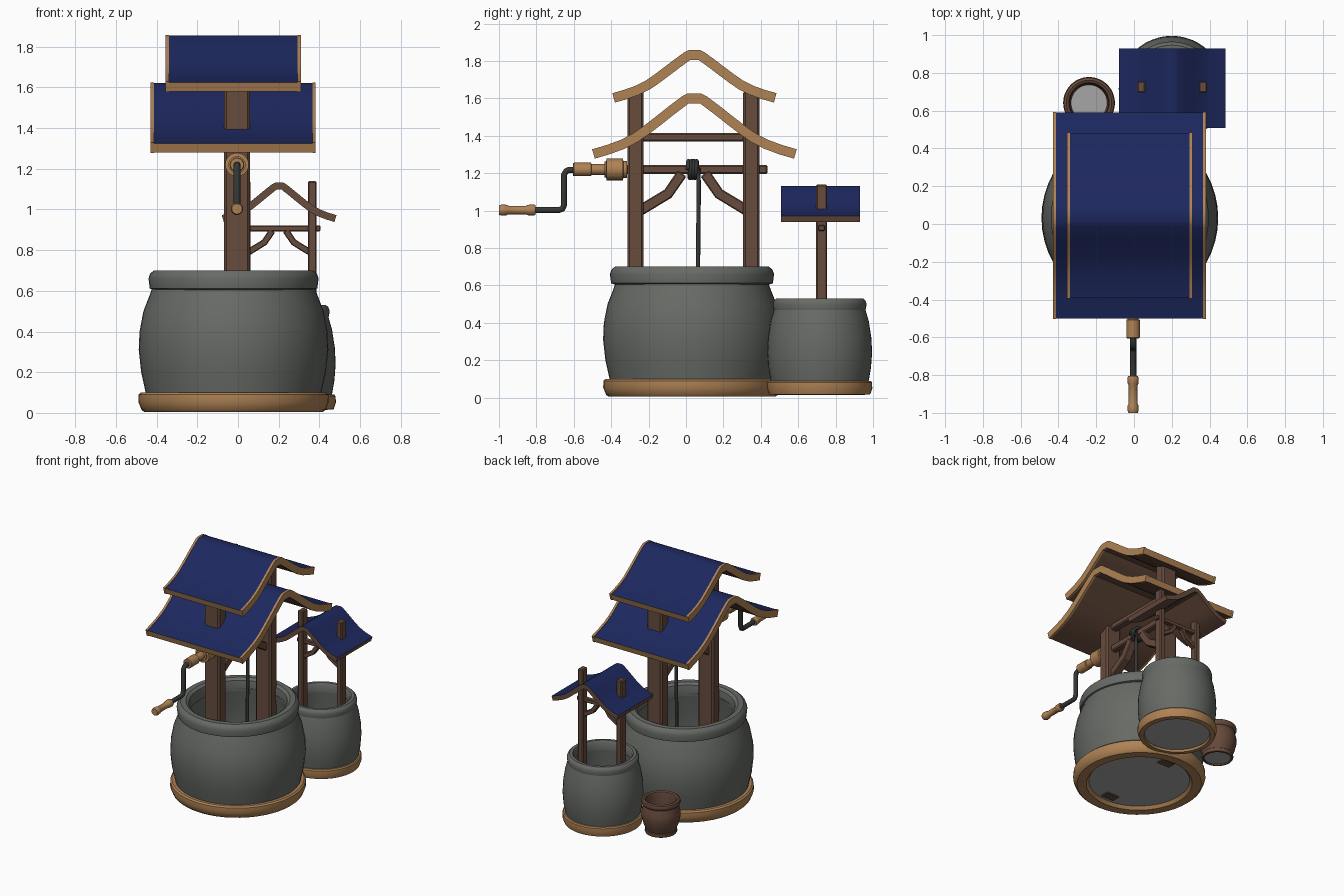
import bpy, bmesh, math
from mathutils import Vector, Matrix

if "Cube" in bpy.data.objects:
    bpy.data.objects.remove(bpy.data.objects["Cube"])


def mat(name, rgb):
    m = bpy.data.materials.new(name)
    m.diffuse_color = (*rgb, 1)
    m.use_nodes = True
    m.node_tree.nodes["Principled BSDF"].inputs["Base Color"].default_value = m.diffuse_color
    return m


STONE = mat("stone_grey", (0.135, 0.145, 0.13))
BLUE = mat("roof_blue", (0.012, 0.021, 0.112))
BROWN = mat("dark_wood", (0.135, 0.07, 0.046))
TAN = mat("light_wood", (0.43, 0.225, 0.09))
METAL = mat("dark_metal", (0.033, 0.038, 0.035))
FLOOR = mat("floor_grey", (0.38, 0.38, 0.38))


def finish(bm, name, mats, angle=35, bevel=0):
    bmesh.ops.remove_doubles(bm, verts=bm.verts, dist=1e-5)
    bmesh.ops.recalc_face_normals(bm, faces=bm.faces)
    me = bpy.data.meshes.new(name)
    bm.to_mesh(me)
    bm.free()
    for m in mats:
        me.materials.append(m)
    ob = bpy.data.objects.new(name, me)
    bpy.context.collection.objects.link(ob)
    if bevel:
        b = ob.modifiers.new("bevel", 'BEVEL')
        b.width, b.segments = bevel, 1
    else:
        bpy.ops.object.select_all(action='DESELECT')
        ob.select_set(True)
        bpy.context.view_layer.objects.active = ob
        bpy.ops.object.shade_smooth_by_angle(angle=math.radians(angle))
    return ob


def lathe(name, profile, loc, m, closed=False, segs=48, sy=1.0, along_y=False):
    """Spin (radius, height) points; along_y lays the axis toward the front."""
    bm = bmesh.new()
    rings = []
    for r, z in profile:
        rings.append([bm.verts.new((r * math.cos(2 * math.pi * i / segs),
                                    r * sy * math.sin(2 * math.pi * i / segs), z))
                      for i in range(segs)])
    pairs = list(zip(rings, rings[1:] + rings[:1])) if closed else list(zip(rings, rings[1:]))
    for a, b in pairs:
        for i in range(segs):
            j = (i + 1) % segs
            bm.faces.new((a[i], a[j], b[j], b[i]))
    if along_y:
        bm.transform(Matrix.Rotation(math.pi / 2, 4, 'X'))
    bm.transform(Matrix.Translation(loc))
    return finish(bm, name, [m])


def box(name, lo, hi, m, bevel=0.008):
    lo, hi = Vector(lo), Vector(hi)
    bm = bmesh.new()
    bmesh.ops.create_cube(bm, size=1)
    bmesh.ops.scale(bm, vec=hi - lo, verts=bm.verts)
    bmesh.ops.translate(bm, vec=(lo + hi) / 2, verts=bm.verts)
    return finish(bm, name, [m], bevel=bevel)


def strip(name, top, thick, w0, w1, along_x, mats, bevel=0):
    """Extrude a thickened polyline (u, z); mats = top, underside, edges."""
    pts = [Vector(p) for p in top]
    low = []
    for i, p in enumerate(pts):
        t = (pts[min(i + 1, len(pts) - 1)] - pts[max(i - 1, 0)]).normalized()
        low.append(p + Vector((t.y, -t.x)) * thick)
    place = (lambda u, z, w: (w, u, z)) if along_x else (lambda u, z, w: (u, w, z))
    bm = bmesh.new()
    T, B = [[[bm.verts.new(place(p.x, p.y, w)) for p in line] for w in (w0, w1)]
            for line in (pts, low)]
    for i in range(len(pts) - 1):
        bm.faces.new((T[0][i], T[0][i + 1], T[1][i + 1], T[1][i])).material_index = 0
        bm.faces.new((B[0][i], B[0][i + 1], B[1][i + 1], B[1][i])).material_index = 1
        for s in (0, 1):
            bm.faces.new((T[s][i], T[s][i + 1], B[s][i + 1], B[s][i])).material_index = 2
    for i in (0, -1):
        bm.faces.new((T[0][i], T[1][i], B[1][i], B[0][i])).material_index = 2
    return finish(bm, name, mats, bevel=bevel)


def tube(name, pts, r, m):
    cu = bpy.data.curves.new(name, 'CURVE')
    cu.dimensions = '3D'
    cu.bevel_depth, cu.bevel_resolution, cu.use_fill_caps = r, 3, True
    sp = cu.splines.new('POLY')
    sp.points.add(len(pts) - 1)
    for q, p in zip(sp.points, pts):
        q.co = (*p, 1)
    cu.materials.append(m)
    ob = bpy.data.objects.new(name, cu)
    bpy.context.collection.objects.link(ob)
    return ob


def roof_line(c, half, top, drop):
    unit = [(0.07, 1), (0.12, 0.955), (0.25, 0.775), (0.38, 0.585), (0.5, 0.415),
            (0.6, 0.285), (0.72, 0.17), (0.86, 0.075), (1, 0)]
    right = [(c + u * half, top - drop * (1 - h)) for u, h in unit]
    return [(2 * c - u, z) for u, z in reversed(right)] + right


# ---- large well ----
C = (-0.022, 0.032, 0)
lathe("large_well_wall", [(0.42, 0.03), (0.432, 0.1), (0.454, 0.2), (0.466, 0.31), (0.462, 0.4),
      (0.443, 0.5), (0.412, 0.58), (0.395, 0.63), (0.335, 0.63), (0.365, 0.45), (0.375, 0.3),
      (0.36, 0.03)], C, STONE, True, sy=1.02)
lathe("large_well_rim", [(0.395, 0.605), (0.412, 0.612), (0.418, 0.66), (0.41, 0.685), (0.392, 0.7),
      (0.355, 0.7), (0.335, 0.685), (0.328, 0.65), (0.33, 0.605)], C, STONE, True, sy=1.05)
lathe("large_well_base_ring", [(0.375, 0.005), (0.44, 0.005), (0.452, 0.015), (0.468, 0.055),
      (0.466, 0.09), (0.455, 0.1), (0.41, 0.1), (0.355, 0.03)], C, TAN, True, sy=1.015)
lathe("large_well_floor", [(0, 0.028), (0.365, 0.028), (0.365, 0.036), (0, 0.036)], C, FLOOR, sy=1.02)

# posts, beam and spindle
PX, PY = -0.005, 0.04
for nm, s in (("front", -1), ("back", 1)):
    y = PY + s * 0.31
    box(f"large_post_{nm}", (PX - 0.064, y - 0.044, 0.022), (PX + 0.064, y + 0.044, 1.64), BROWN, 0.012)
    brace = [(PY + s * 0.3, 1.025), (PY + s * 0.155, 1.112), (PY + s * 0.085, 1.215)]
    strip(f"large_brace_{nm}", brace if s < 0 else brace[::-1], 0.057, PX - 0.03, PX + 0.03,
          True, [BROWN] * 3, bevel=0.006)
box("large_cross_beam", (PX - 0.03, -0.25, 1.37), (PX + 0.03, 0.33, 1.415), BROWN)
box("spindle", (PX - 0.025, -0.34, 1.195), (PX + 0.025, 0.437, 1.245), BROWN)

# rope
coil = []
for i in range(73):
    a = 2 * math.pi * i / 18
    coil.append((PX + 0.045 * math.cos(a), 0.01 + 0.057 * i / 72, 1.22 + 0.045 * math.sin(a)))
tube("rope", coil + [(PX + 0.043, 0.068, 1.1), (PX + 0.04, 0.064, 0.7), (PX + 0.04, 0.064, 0.2)],
     0.012, METAL)

# crank
A = (PX, 0, 1.22)
lathe("crank_hub", [(0, 0.315), (0.045, 0.315), (0.045, 0.335), (0.058, 0.338), (0.058, 0.425),
      (0.042, 0.427), (0.042, 0.435), (0.029, 0.437), (0.029, 0.505), (0.036, 0.508),
      (0.036, 0.6), (0.032, 0.605), (0, 0.605)], A, TAN, segs=24, along_y=True)
tube("crank_arm", [(PX, y, z) for y, z in ((-0.59, 1.218), (-0.625, 1.218), (-0.642, 1.21),
     (-0.652, 1.19), (-0.652, 1.03), (-0.66, 1.01), (-0.68, 1.003), (-0.83, 1.003))], 0.017, METAL)
lathe("crank_handle", [(0, 0.805), (0.026, 0.805), (0.03, 0.815), (0.028, 0.845), (0.023, 0.855),
      (0.023, 0.95), (0.028, 0.96), (0.03, 0.985), (0.025, 1.0), (0, 1.0)],
      (PX, 0, 1.003), TAN, segs=24, along_y=True)

# two-tier roof with end trims
for nm, half, top, drop, x0, x1 in (("lower", 0.545, 1.622, 0.297, -0.43, 0.382),
                                    ("upper", 0.437, 1.855, 0.23, -0.356, 0.31)):
    line = roof_line(0.045, half, top, drop)
    strip(f"{nm}_roof", line, 0.046, x0 + 0.01, x1 - 0.01, True, [BLUE, BROWN, TAN])
    raised = roof_line(0.045, half + 0.002, top + 0.003, drop)
    for side, a, b in (("left", x0, x0 + 0.017), ("right", x1 - 0.017, x1)):
        strip(f"{nm}_roof_trim_{side}", raised, 0.052, a, b, True, [TAN] * 3)

# ---- small well ----
S = (0.2, 0.715, 0)
lathe("small_well_wall", [(0.25, 0.03), (0.262, 0.09), (0.274, 0.16), (0.28, 0.24), (0.276, 0.32),
      (0.262, 0.41), (0.242, 0.48), (0.205, 0.48), (0.225, 0.3), (0.23, 0.03)], S, STONE, True)
lathe("small_well_rim", [(0.235, 0.46), (0.245, 0.468), (0.251, 0.5), (0.244, 0.52), (0.232, 0.53),
      (0.21, 0.53), (0.2, 0.515), (0.2, 0.46)], S, STONE, True)
lathe("small_well_base_ring", [(0.235, 0.015), (0.27, 0.018), (0.281, 0.05), (0.28, 0.082),
      (0.273, 0.09), (0.25, 0.09), (0.228, 0.04)], S, TAN, True)
lathe("small_well_floor", [(0, 0.032), (0.235, 0.032), (0.235, 0.04), (0, 0.04)], S, FLOOR)
SY = 0.725
for nm, s in (("left", -1), ("right", 1)):
    x = 0.202 + s * 0.163
    box(f"small_post_{nm}", (x - 0.022, SY - 0.03, 0.035), (x + 0.022, SY + 0.03, 1.14), BROWN, 0.007)
    brace = [(0.202 + s * 0.16, 0.803), (0.202 + s * 0.083, 0.85), (0.202 + s * 0.046, 0.905)]
    strip(f"small_brace_{nm}", brace if s < 0 else brace[::-1], 0.032, SY - 0.018, SY + 0.018,
          False, [BROWN] * 3, bevel=0.004)
box("small_cross_beam", (0.0, SY - 0.018, 0.892), (0.405, SY + 0.018, 0.922), BROWN, 0.005)
strip("small_roof", roof_line(0.202, 0.282, 1.132, 0.16), 0.035, 0.507, 0.93, False, [BLUE, BROWN, BROWN])

# ---- little pot ----
P = (-0.238, 0.641, 0)
lathe("pot_wall", [(0.095, 0.02), (0.108, 0.022), (0.113, 0.032), (0.111, 0.048), (0.107, 0.052),
      (0.122, 0.09), (0.134, 0.14), (0.134, 0.18), (0.122, 0.232), (0.132, 0.24), (0.137, 0.256),
      (0.132, 0.272), (0.12, 0.278), (0.107, 0.272), (0.102, 0.25), (0.113, 0.15), (0.095, 0.035)],
      P, BROWN, True)
lathe("pot_floor", [(0, 0.03), (0.098, 0.03), (0.101, 0.038), (0, 0.038)], P, FLOOR)
